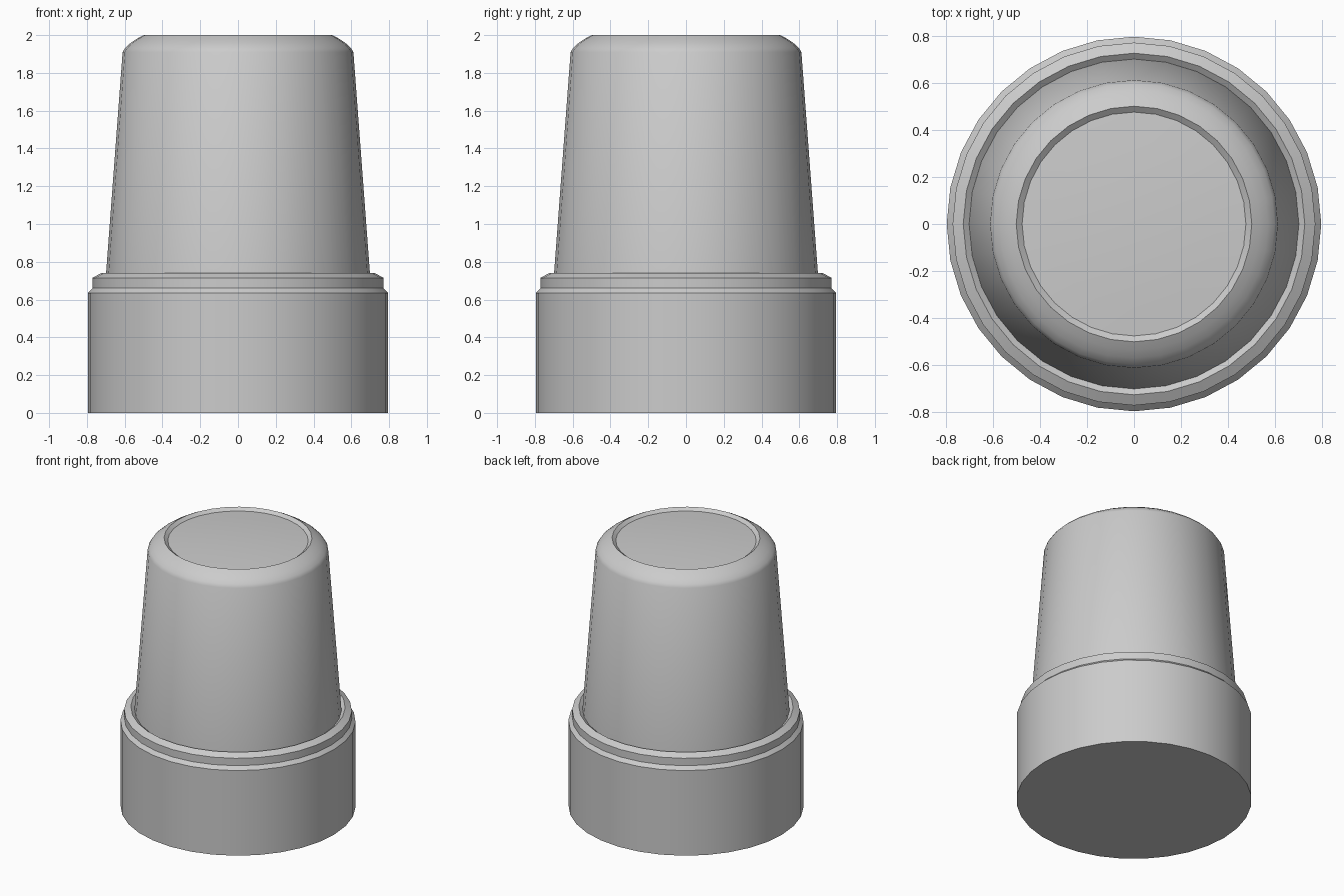
import bpy, bmesh
from math import cos, sin, tau, radians

if "Cube" in bpy.data.objects:
    bpy.data.objects.remove(bpy.data.objects["Cube"])

SIDES = 32


def lathe(name, profile):
    """Revolve (radius, z) points about z; a radius of 0 closes in a fan."""
    bm = bmesh.new()
    rings = []
    for r, z in profile:
        if r == 0:
            rings.append([bm.verts.new((0, 0, z))] * SIDES)
        else:
            rings.append([bm.verts.new((r * cos(tau * i / SIDES), r * sin(tau * i / SIDES), z))
                          for i in range(SIDES)])
    for low, high in zip(rings, rings[1:]):
        for i in range(SIDES):
            j = (i + 1) % SIDES
            corners = dict.fromkeys((low[i], low[j], high[j], high[i]))
            bm.faces.new(list(corners))
    mesh = bpy.data.meshes.new(name)
    bm.to_mesh(mesh)
    bm.free()
    obj = bpy.data.objects.new(name, mesh)
    bpy.context.collection.objects.link(obj)
    bpy.ops.object.select_all(action='DESELECT')
    obj.select_set(True)
    bpy.context.view_layer.objects.active = obj
    bpy.ops.object.shade_smooth_by_angle(angle=radians(30))
    return obj


# Base: wide foot, stepped collar and the groove around the body
lathe("base", [(0, 0), (0.795, 0), (0.795, 0.635), (0.77, 0.66),
               (0.77, 0.715), (0.725, 0.74), (0.70, 0.72)])

# Body: tapered wall, rounded shoulder, recessed and slightly domed top
dome = [(0.475 * k, 1.98 + 0.018 * (1 - k * k)) for k in (1, 0.75, 0.5, 0.25, 0)]
lathe("tapered_body", [(0.70, 0.72), (0.611, 1.91), (0.597, 1.933), (0.569, 1.958),
                       (0.535, 1.981), (0.50, 2.0)] + dome)
